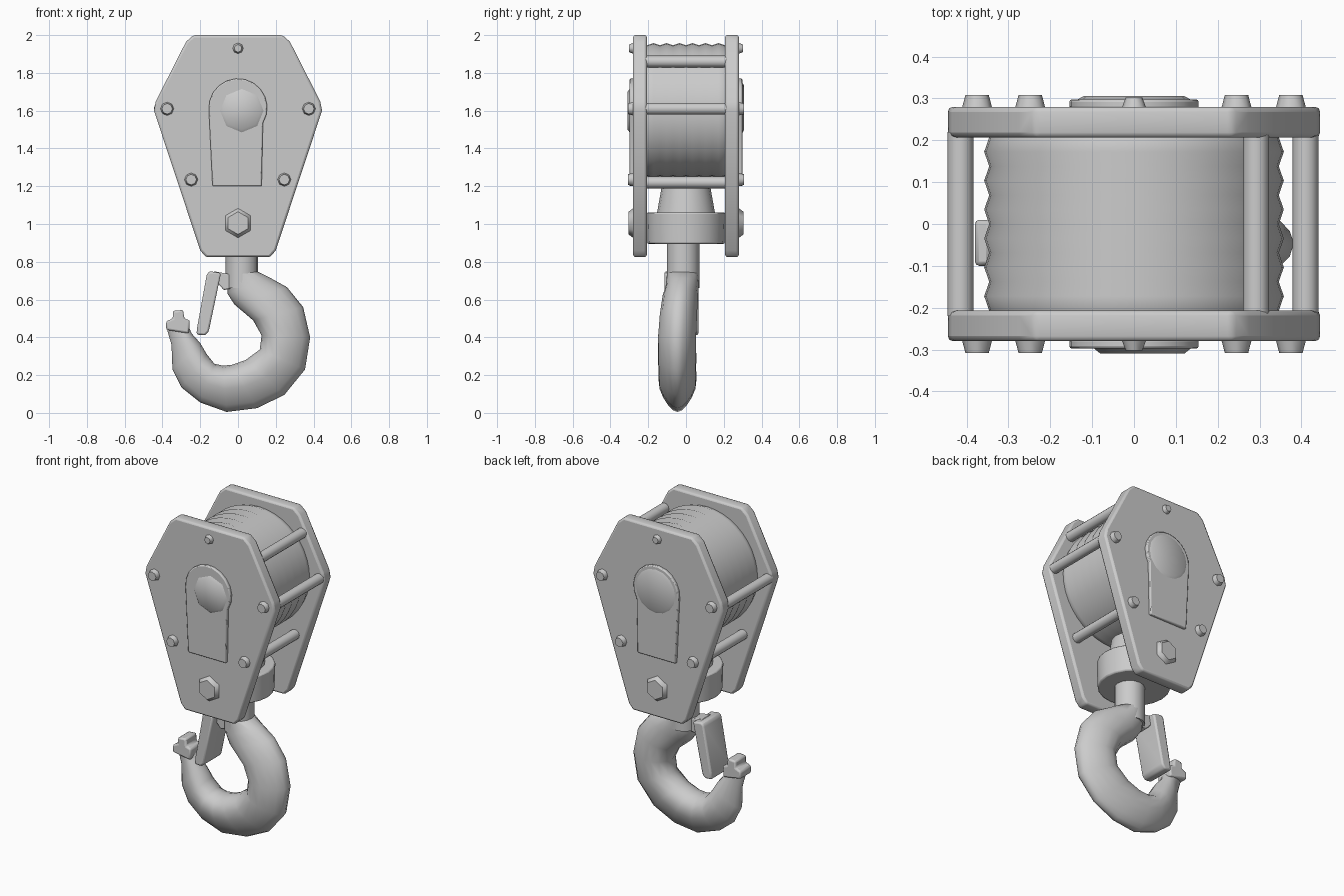
import bpy, bmesh
from math import pi, sin, cos
from mathutils import Vector, Matrix

cube = bpy.data.objects.get("Cube")
if cube:
    bpy.data.objects.remove(cube, do_unlink=True)

steel = bpy.data.materials.new("grey steel")
steel.use_nodes = True
steel.diffuse_color = (0.6, 0.6, 0.6, 1)
steel.node_tree.nodes["Principled BSDF"].inputs["Base Color"].default_value = (0.6, 0.6, 0.6, 1)


def finish(name, bm, bevel=0, angle=0.9):
    """Turn a bmesh into a named, smooth shaded steel object."""
    bmesh.ops.recalc_face_normals(bm, faces=bm.faces)
    mesh = bpy.data.meshes.new(name)
    bm.to_mesh(mesh)
    bm.free()
    mesh.materials.append(steel)
    obj = bpy.data.objects.new(name, mesh)
    bpy.context.collection.objects.link(obj)
    if bevel:
        mod = obj.modifiers.new("Bevel", "BEVEL")
        mod.width, mod.segments, mod.limit_method = bevel, 2, "ANGLE"
    bpy.ops.object.select_all(action="DESELECT")
    obj.select_set(True)
    bpy.context.view_layer.objects.active = obj
    bpy.ops.object.shade_smooth_by_angle(angle=angle)
    return obj


def prism(name, outline, y0, y1, bevel=0):
    """Extrude an x-z outline from y0 to y1."""
    bm = bmesh.new()
    face = bm.faces.new([bm.verts.new((x, y0, z)) for x, z in outline])
    out = bmesh.ops.extrude_face_region(bm, geom=[face])
    verts = [v for v in out["geom"] if isinstance(v, bmesh.types.BMVert)]
    bmesh.ops.translate(bm, verts=verts, vec=(0, y1 - y0, 0))
    return finish(name, bm, bevel)


def rod(name, start, end, r1, r2, sides=12, bevel=0):
    """Cylinder or cone between two points."""
    a, b = Vector(start), Vector(end)
    turn = (b - a).to_track_quat("Z", "Y").to_matrix().to_4x4()
    bm = bmesh.new()
    bmesh.ops.create_cone(bm, cap_ends=True, segments=sides, radius1=r1, radius2=r2,
                          depth=(b - a).length, matrix=Matrix.Translation((a + b) / 2) @ turn)
    return finish(name, bm, bevel)


def loft(name, rings):
    """Skin a list of rings of points and cap both ends."""
    bm = bmesh.new()
    loops = [[bm.verts.new(p) for p in ring] for ring in rings]
    n = len(loops[0])
    for a, b in zip(loops, loops[1:]):
        for i in range(n):
            bm.faces.new((a[i], a[(i + 1) % n], b[(i + 1) % n], b[i]))
    bm.faces.new(loops[0])
    bm.faces.new(loops[-1])
    return finish(name, bm, angle=1.1)


# Cheek plates, straps and bolt heads on both sides
half = [(0.235, 2.0), (0.275, 1.965), (0.435, 1.65), (0.445, 1.6), (0.2, 0.86), (0.17, 0.825)]
plate = half + [(-x, z) for x, z in reversed(half)]
strap = [(0.155 * cos(i * pi / 10 - 0.55), 1.615 + 0.155 * sin(i * pi / 10 - 0.55)) for i in range(14)]
strap = [p for p in strap if p[0] > -0.14 or p[1] > 1.6] + [(-0.135, 1.2), (0.125, 1.2)]
corner_bolts = [(-0.375, 1.61), (0.375, 1.61), (-0.248, 1.235), (0.245, 1.235)]
for side, word in ((-1, "front"), (1, "back")):
    prism(word + "_cheek_plate", plate, side * 0.207, side * 0.28, 0.012)
    prism(word + "_strap", strap, side * 0.275, side * 0.298, 0.006)
    rod(word + "_trunnion_bolt", (0, side * 0.27, 1.005), (0, side * 0.305, 1.005), 0.085, 0.06, 6)
    rod(word + "_top_bolt", (0, side * 0.27, 1.93), (0, side * 0.302, 1.93), 0.032, 0.02, 8)
    for i, (x, z) in enumerate(corner_bolts):
        rod(f"{word}_bolt_{i + 1}", (x, side * 0.27, z), (x, side * 0.308, z), 0.038, 0.028, 8)
rod("axle_nut", (0.02, -0.29, 1.6), (0.02, -0.31, 1.6), 0.125, 0.1, 8)
rod("axle_cap", (0, 0.29, 1.615), (0, 0.306, 1.615), 0.148, 0.12, 16)

# Spacer rods between the plates
for i, (x, z) in enumerate([(-0.415, 1.61), (0.41, 1.61), (-0.245, 1.22), (0.245, 1.22), (0.292, 1.86)]):
    rod(f"spacer_rod_{i + 1}", (x, -0.22, z), (x, 0.22, z), 0.031, 0.031)

# Rope-wound sheave with shallow ridges
bands, sides = 6, 40
rings = []
for j in range(bands * 2 + 1):
    y = -0.207 + 0.414 * j / (bands * 2)
    r = 0.358 if j % 2 else 0.346
    rings.append([(r * cos(2 * pi * i / sides), y, 1.6 + r * sin(2 * pi * i / sides)) for i in range(sides)])
loft("rope_sheave", rings)

# Crosshead, swivel nut and hook shank
rod("crosshead", (0, 0, 0.895), (0, 0, 1.06), 0.205, 0.21, 20, 0.008)
rod("swivel_nut", (0, 0, 1.05), (0, 0, 1.19), 0.155, 0.13, 16)
rod("hook_shank", (0.02, -0.015, 0.66), (0.02, -0.015, 0.93), 0.086, 0.086, 16)

# Hook: outer point, inner point, half thickness and depth offset for each section
sections = [
    ((0.1, 0.75), (-0.06, 0.73), 0.085, -0.015), ((0.17, 0.715), (-0.055, 0.63), 0.09, -0.02),
    ((0.26, 0.665), (-0.02, 0.575), 0.1, -0.03), ((0.345, 0.56), (0.08, 0.49), 0.108, -0.04),
    ((0.382, 0.4), (0.125, 0.41), 0.114, -0.047), ((0.355, 0.23), (0.115, 0.335), 0.116, -0.047),
    ((0.245, 0.095), (0.04, 0.28), 0.116, -0.046), ((0.1, 0.025), (-0.03, 0.255), 0.116, -0.045),
    ((-0.06, 0.005), (-0.08, 0.25), 0.116, -0.045), ((-0.2, 0.055), (-0.125, 0.26), 0.114, -0.045),
    ((-0.3, 0.135), (-0.165, 0.31), 0.1, -0.045), ((-0.347, 0.23), (-0.2, 0.37), 0.085, -0.045),
    ((-0.352, 0.36), (-0.245, 0.42), 0.06, -0.045), ((-0.375, 0.44), (-0.26, 0.455), 0.048, -0.045),
]
rings = []
for i, ((ox, oz), (ix, iz), t, y) in enumerate(sections):
    keel = min(1, i / 6)  # the outer rim narrows to a keel along the bend
    ring = []
    for k in range(16):
        u, v = cos(2 * pi * k / 16), sin(2 * pi * k / 16)
        v *= 1 - keel * max(0, 0.18 + 0.3 * u)
        ring.append(((ox + ix + u * (ox - ix)) / 2, y + t * v, (oz + iz + u * (oz - iz)) / 2))
    rings.append(ring)
loft("hook", rings)

# Knob on the hook point
prism("hook_tip_knob", [(-0.38, 0.44), (-0.38, 0.485), (-0.345, 0.5), (-0.345, 0.54), (-0.29, 0.545),
                        (-0.285, 0.5), (-0.255, 0.49), (-0.26, 0.42)], -0.1, 0.01, 0.01)

# Safety latch and its pivot
prism("safety_latch", [(-0.165, 0.735), (-0.15, 0.75), (-0.09, 0.74), (-0.155, 0.43), (-0.175, 0.41),
                       (-0.22, 0.415), (-0.215, 0.46)], -0.115, 0.065, 0.01)
prism("latch_pivot", [(-0.13, 0.75), (-0.02, 0.73), (-0.03, 0.66), (-0.075, 0.65), (-0.11, 0.69)], -0.065, 0.025, 0.006)
